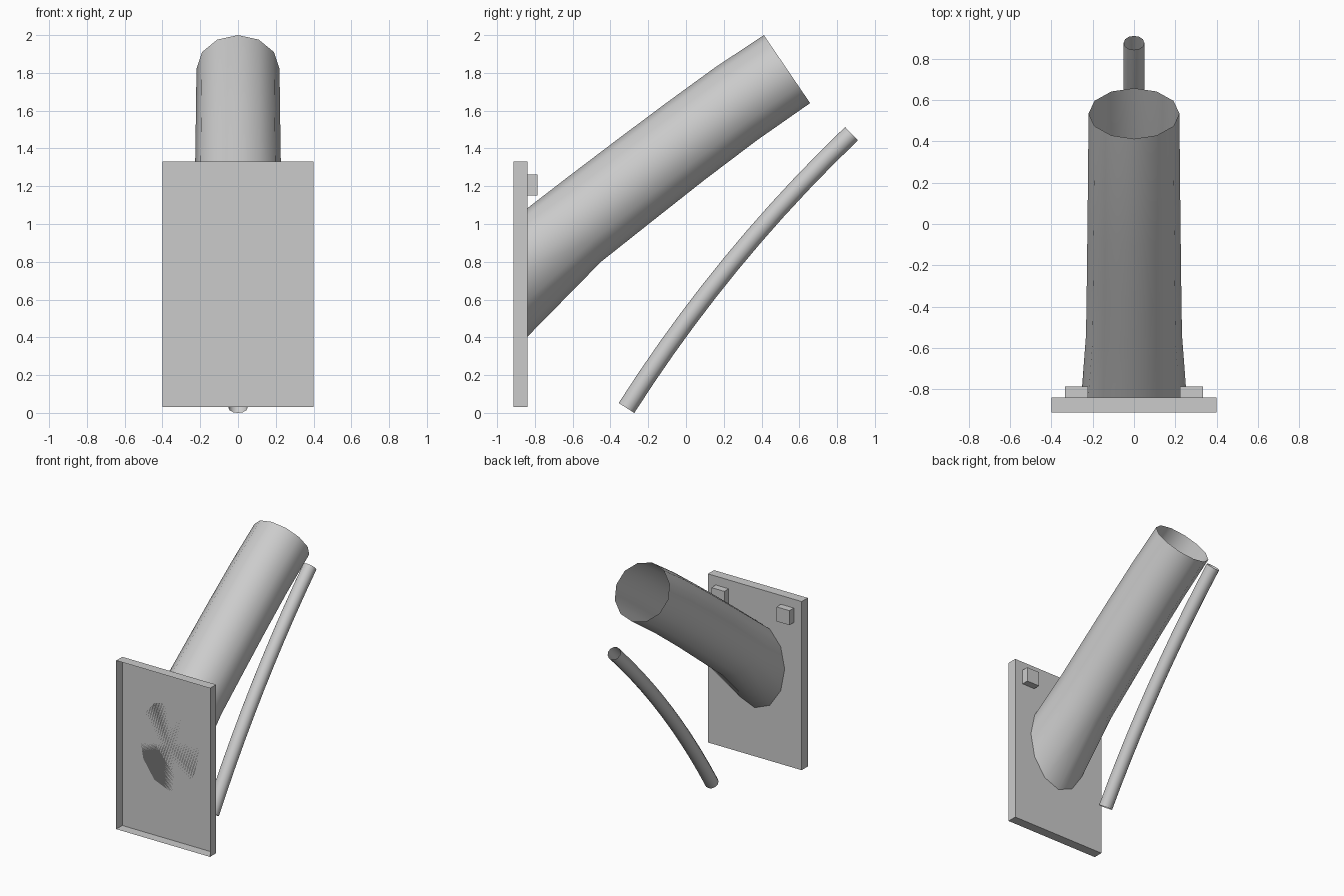
import bpy, bmesh, math
from mathutils import Vector

if "Cube" in bpy.data.objects:
    bpy.data.objects.remove(bpy.data.objects["Cube"])


def material(name, value):
    m = bpy.data.materials.new(name)
    m.diffuse_color = (value, value, value, 1)
    m.use_nodes = True
    m.node_tree.nodes["Principled BSDF"].inputs["Base Color"].default_value = m.diffuse_color
    return m


grey = material("light_grey", 0.6)
dark = material("dark_grey", 0.175)
BACK = -0.838


def finish(name, bm, mat, smooth=False):
    me = bpy.data.meshes.new(name)
    bm.to_mesh(me)
    bm.free()
    me.materials.append(mat)
    for p in me.polygons:
        p.use_smooth = smooth
    ob = bpy.data.objects.new(name, me)
    bpy.context.collection.objects.link(ob)
    return ob


def box(name, lo, hi, open_front=False):
    bm = bmesh.new()
    bmesh.ops.create_cube(bm, size=1)
    lo, hi = Vector(lo), Vector(hi)
    for v in bm.verts:
        v.co = Vector([hi[i] if v.co[i] > 0 else lo[i] for i in range(3)])
    if open_front:
        bm.normal_update()
        front = [f for f in bm.faces if f.normal.y < -0.9]
        bmesh.ops.delete(bm, geom=front, context='FACES_ONLY')
    return finish(name, bm, grey)


def ring(upper, lower, half_width, skew=0.0, sides=12):
    # elliptical section between an upper and a lower (y, z) point
    c = (Vector(upper) + Vector(lower)) / 2
    d = (Vector(upper) - Vector(lower)) / 2
    pts = []
    for i in range(sides):
        a = math.tau * i / sides
        p = c + d * math.cos(a)
        pts.append((half_width * math.sin(a), p.x, p.y + skew * math.sin(a) ** 2))
    return pts


def tube(name, rings):
    bm = bmesh.new()
    rows = [[bm.verts.new(p) for p in r] for r in rings]
    n = len(rows[0])
    for a, b in zip(rows, rows[1:]):
        for i in range(n):
            j = (i + 1) % n
            bm.faces.new((a[i], a[j], b[j], b[i]))
    bmesh.ops.recalc_face_normals(bm, faces=bm.faces)
    return finish(name, bm, grey, True)


# Wall plate, hollow and open at the front
box("wall_plate", (-0.4, -0.912, 0.03), (0.4, BACK, 1.33), True)

# Two small blocks behind the plate
for side, x in (("left", -0.278), ("right", 0.278)):
    box(side + "_block", (x - 0.055, BACK, 1.15), (x + 0.055, -0.785, 1.262))

# Large bent pipe, open at the far end
sections = [
    ((BACK, 1.085), (BACK, 0.405), 0.255, 0.025),
    ((-0.62, 1.253), (-0.45, 0.80), 0.232),
    ((-0.36, 1.45), (-0.17, 1.022), 0.228),
    ((-0.10, 1.644), (0.10, 1.235), 0.225),
    ((0.15, 1.826), (0.375, 1.443), 0.222),
    ((0.412, 2.0), (0.657, 1.64), 0.22),
]
rings = [ring(*s) for s in sections]
tube("large_pipe", rings)

# Dark disc flush with the plate, closing the pipe
bm = bmesh.new()
rim = [bm.verts.new((x, BACK, z)) for x, y, z in rings[0]]
hub = bm.verts.new((0, BACK, 0.745))
for a, b in zip(rim, rim[1:] + rim[:1]):
    bm.faces.new((a, b, hub))
bm.normal_update()
if sum(f.normal.y for f in bm.faces) > 0:
    bmesh.ops.reverse_faces(bm, faces=bm.faces[:])
finish("pipe_end_disc", bm, dark)

# Thin curved pipe, along a quadratic curve
p0, p1, p2 = Vector((-0.315, 0.026)), Vector((0.194, 0.824)), Vector((0.876, 1.478))
rings = []
for k in range(11):
    t = k / 10
    c = p0 * (1 - t) ** 2 + p1 * 2 * t * (1 - t) + p2 * t * t
    d = ((p1 - p0) * (1 - t) + (p2 - p1) * t).normalized()
    n = Vector((-d.y, d.x)) * 0.049
    rings.append(ring(c + n, c - n, 0.05))
tube("thin_pipe", rings)
